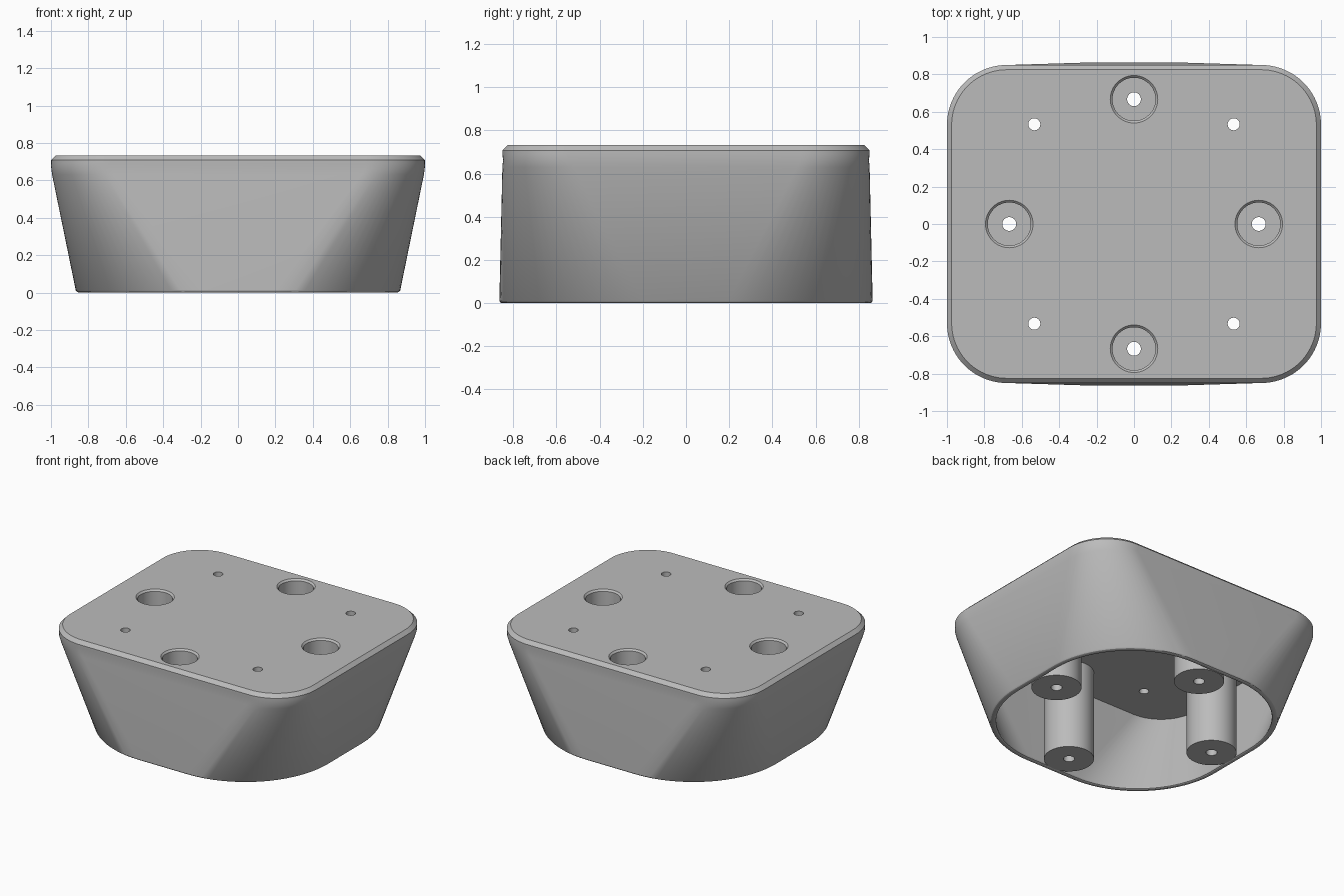
import bpy, bmesh, math
from mathutils import Vector

cube = bpy.data.objects.get("Cube")
if cube:
    bpy.data.objects.remove(cube)

HEIGHT, CEILING, BEND = 0.733, 0.653, 0.66
WALL, BOSS_OFFSET, HOLE_OFFSET = 0.04, 0.667, 0.533
BORE, SCREW, FLOOR = 0.115, 0.037, 0.13

grey = bpy.data.materials.new("neutral_grey")
grey.use_nodes = True
colour = (0.5, 0.5, 0.5, 1)
grey.diffuse_color = colour
grey.node_tree.nodes["Principled BSDF"].inputs["Base Color"].default_value = colour


def make_object(name, bm):
    bmesh.ops.recalc_face_normals(bm, faces=bm.faces)
    mesh = bpy.data.meshes.new(name)
    bm.to_mesh(mesh)
    bm.free()
    mesh.materials.append(grey)
    obj = bpy.data.objects.new(name, mesh)
    bpy.context.collection.objects.link(obj)
    return obj


def activate(obj):
    bpy.ops.object.select_all(action='DESELECT')
    obj.select_set(True)
    bpy.context.view_layer.objects.active = obj


def smooth(obj):
    activate(obj)
    bpy.ops.object.shade_smooth_by_angle(angle=math.radians(25))


def bridge(bm, a, b):
    n = len(a)
    for i in range(n):
        bm.faces.new((a[i], a[(i + 1) % n], b[(i + 1) % n], b[i]))


def section(bm, z, inset, steps=20):
    """Rounded rectangle, blending from a nearly round foot to a wide top."""
    t = min(z / BEND, 1)
    hx = 0.865 + 0.135 * t - inset
    hy = 0.865 - 0.015 * t - inset
    r = 0.67 - 0.35 * t - inset
    ring = []
    for q, (sx, sy) in enumerate([(1, 1), (-1, 1), (-1, -1), (1, -1)]):
        for k in range(steps + 1):
            a = (q + k / steps) * math.pi / 2
            ring.append(bm.verts.new((sx * (hx - r) + r * math.cos(a),
                                      sy * (hy - r) + r * math.sin(a), z)))
    return ring


def circle(bm, x, y, z, r, n=48):
    return [bm.verts.new((x + r * math.cos(i * math.tau / n),
                          y + r * math.sin(i * math.tau / n), z)) for i in range(n)]


def lathe(bm, x, y, profile, closed):
    """Turn (radius, z) points around a vertical axis."""
    rings = [circle(bm, x, y, z, r) for r, z in profile]
    for a, b in zip(rings, rings[1:]):
        bridge(bm, a, b)
    if closed:
        bridge(bm, rings[-1], rings[0])
    else:
        bm.faces.new(rings[0])
        bm.faces.new(rings[-1])


# Hollow housing: (height, inset) from ceiling, down the inside, round the rim, up the outside
bm = bmesh.new()
path = [(CEILING, WALL), (0.012, WALL), (0.004, WALL - 0.004), (0, WALL - 0.012),
        (0, 0.012), (0.004, 0.004), (0.012, 0), (0.63, 0), (BEND, 0.002),
        (0.69, 0), (HEIGHT - 0.025, 0), (HEIGHT, 0.025)]
rings = [section(bm, z, inset) for z, inset in path]
for a, b in zip(rings, rings[1:]):
    bridge(bm, a, b)
bm.faces.new(rings[0])
bm.faces.new(rings[-1])
housing = make_object("housing", bm)

# Openings through the top plate
boss_spots = [(BOSS_OFFSET, 0), (0, BOSS_OFFSET), (-BOSS_OFFSET, 0), (0, -BOSS_OFFSET)]
corner_spots = [(sx * HOLE_OFFSET, sy * HOLE_OFFSET) for sx in (-1, 1) for sy in (-1, 1)]
bm = bmesh.new()
for x, y in boss_spots:
    lathe(bm, x, y, [(BORE, 0.6), (BORE, HEIGHT - 0.012),
                     (BORE + 0.012, HEIGHT), (BORE + 0.012, 0.8)], False)
for x, y in corner_spots:
    lathe(bm, x, y, [(0.032, 0.6), (0.032, 0.8)], False)
cutter = make_object("hole_cutter", bm)
cutter.hide_render = True
cut = housing.modifiers.new("holes", 'BOOLEAN')
cut.operation = 'DIFFERENCE'
cut.solver = 'EXACT'
cut.object = cutter
activate(housing)
bpy.ops.object.modifier_apply(modifier=cut.name)
bpy.data.objects.remove(cutter)
smooth(housing)

# Screw bosses: deep counterbored tubes reaching down to the base
for name, (x, y) in zip(("left", "back", "right", "front"), boss_spots):
    bm = bmesh.new()
    lathe(bm, x, y, [(0.165, CEILING), (0.165, 0), (SCREW, 0), (SCREW, FLOOR),
                     (BORE, FLOOR), (BORE, CEILING)], True)
    smooth(make_object(name + "_screw_boss", bm))
